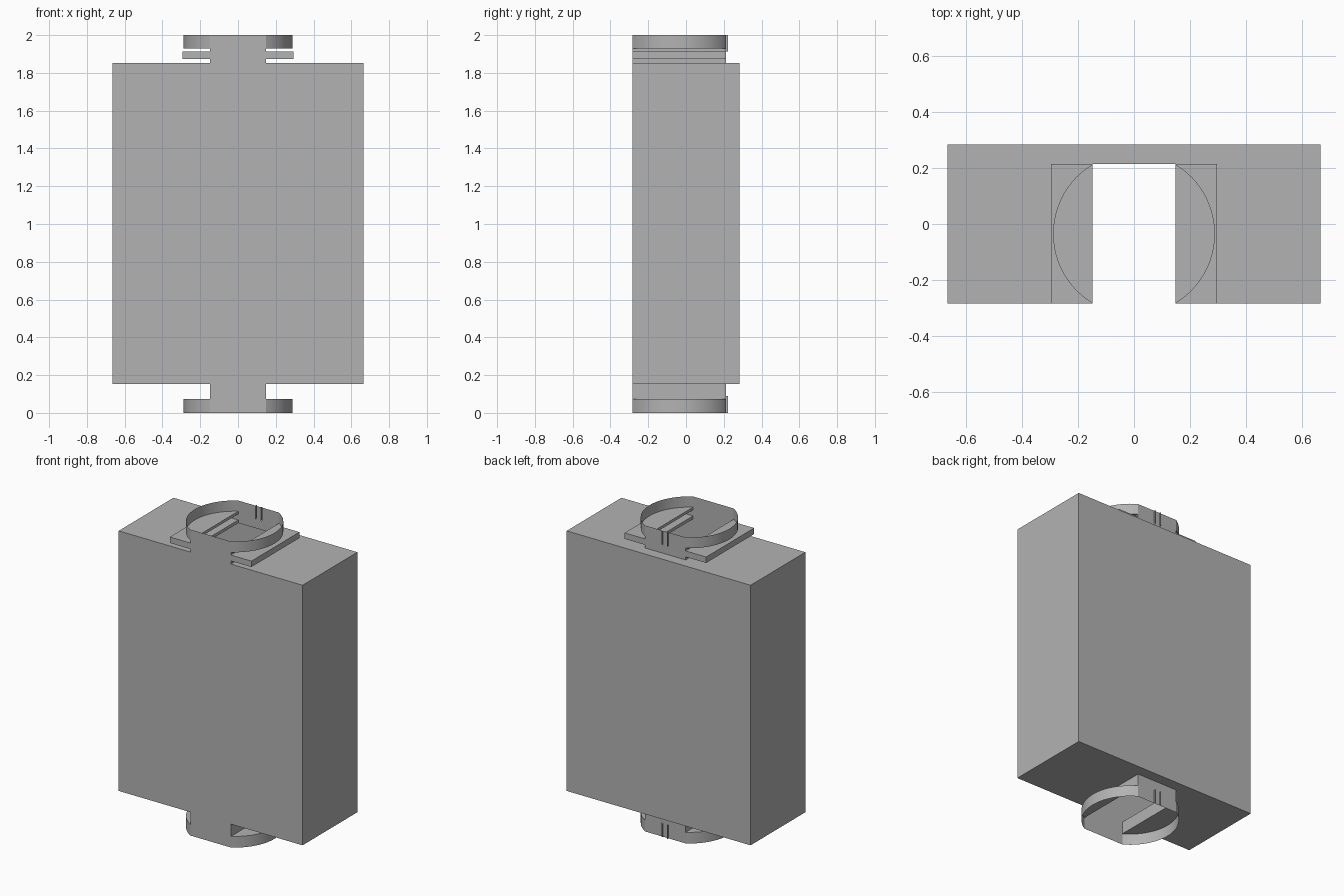
import bpy
import bmesh
from math import atan2, cos, hypot, radians, sin

cube = bpy.data.objects.get("Cube")
if cube:
    bpy.data.objects.remove(cube, do_unlink=True)

grey = bpy.data.materials.new("plain grey")
grey.use_nodes = True
colour = (0.45, 0.45, 0.45, 1)
grey.diffuse_color = colour
grey.node_tree.nodes["Principled BSDF"].inputs["Base Color"].default_value = colour

# Main dimensions
HALF_X, HALF_Y = 0.665, 0.283
BOTTOM, TOP = 0.153, 1.853
NECK, BACK = 0.147, 0.213       # half width of the neck, y of its back wall
PLATE = 0.295
CENTRE = (BACK - HALF_Y) / 2
HALF_CHORD = (BACK + HALF_Y) / 2
RADIUS = hypot(NECK, HALF_CHORD)


def face(bm, points):
    bm.faces.new([bm.verts.new(p) for p in points])


def wall(bm, path, z0, z1):
    """Upright faces along a closed counter-clockwise path."""
    for (ax, ay), (bx, by) in zip(path, path[1:] + path[:1]):
        face(bm, [(ax, ay, z0), (bx, by, z0), (bx, by, z1), (ax, ay, z1)])


def mirrored(path):
    return [(-x, y) for x, y in reversed(path)]


def section(bm, side, z0, z1, grooved=False):
    """Open tube whose right side is given; the back may hold two grooves."""
    groove = []
    if grooved:
        groove = [(0.023, BACK), (0.023, 0.222), (0.017, 0.222), (0.017, BACK)]
    wall(bm, side + groove + mirrored(groove) + mirrored(side), z0, z1)


def shelf(bm, side, z, up):
    """Flat ledges on both sides of the neck opening."""
    for path in (side, mirrored(side)):
        points = [(x, y, z) for x, y in path]
        face(bm, points if up else points[::-1])


def finish(bm, name):
    bmesh.ops.remove_doubles(bm, verts=bm.verts, dist=0.0002)
    mesh = bpy.data.meshes.new(name)
    bm.to_mesh(mesh)
    bm.free()
    mesh.materials.append(grey)
    obj = bpy.data.objects.new(name, mesh)
    bpy.context.collection.objects.link(obj)
    bpy.ops.object.select_all(action="DESELECT")
    obj.select_set(True)
    bpy.context.view_layer.objects.active = obj
    bpy.ops.object.shade_smooth_by_angle(angle=radians(30))


# Right-hand outlines of the neck, plate and round flange
neck = [(NECK, -HALF_Y), (NECK, BACK)]
plate = [(NECK, -HALF_Y), (PLATE, -HALF_Y), (PLATE, BACK), (NECK, BACK)]
span = atan2(HALF_CHORD, NECK)
STEPS = 24
flange = []
for i in range(STEPS + 1):
    a = span * (2 * i / STEPS - 1)
    flange.append((RADIUS * cos(a), CENTRE + RADIUS * sin(a)))

# Hollow body with an opening under each neck
bm = bmesh.new()
wall(bm, [(-HALF_X, -HALF_Y), (HALF_X, -HALF_Y), (HALF_X, HALF_Y),
          (-HALF_X, HALF_Y)], BOTTOM, TOP)
rim = [(NECK, -HALF_Y), (HALF_X, -HALF_Y), (HALF_X, HALF_Y), (-HALF_X, HALF_Y),
       (-HALF_X, -HALF_Y), (-NECK, -HALF_Y), (-NECK, BACK), (NECK, BACK)]
face(bm, [(x, y, TOP) for x, y in rim])
face(bm, [(x, y, BOTTOM) for x, y in reversed(rim)])
finish(bm, "body")

# Upper neck: stem, square plate, collar and open flange
bm = bmesh.new()
section(bm, neck, TOP, 1.873)
shelf(bm, plate, 1.873, False)
section(bm, plate, 1.873, 1.912)
shelf(bm, plate, 1.912, True)
section(bm, neck, 1.912, 1.93, grooved=True)
shelf(bm, flange, 1.93, False)
section(bm, flange, 1.93, 2.0, grooved=True)
finish(bm, "upper_neck")

# Lower neck: open flange, collar and stem
bm = bmesh.new()
section(bm, flange, 0.0, 0.073, grooved=True)
shelf(bm, flange, 0.073, True)
section(bm, neck, 0.073, 0.09, grooved=True)
section(bm, neck, 0.09, BOTTOM)
finish(bm, "lower_neck")
